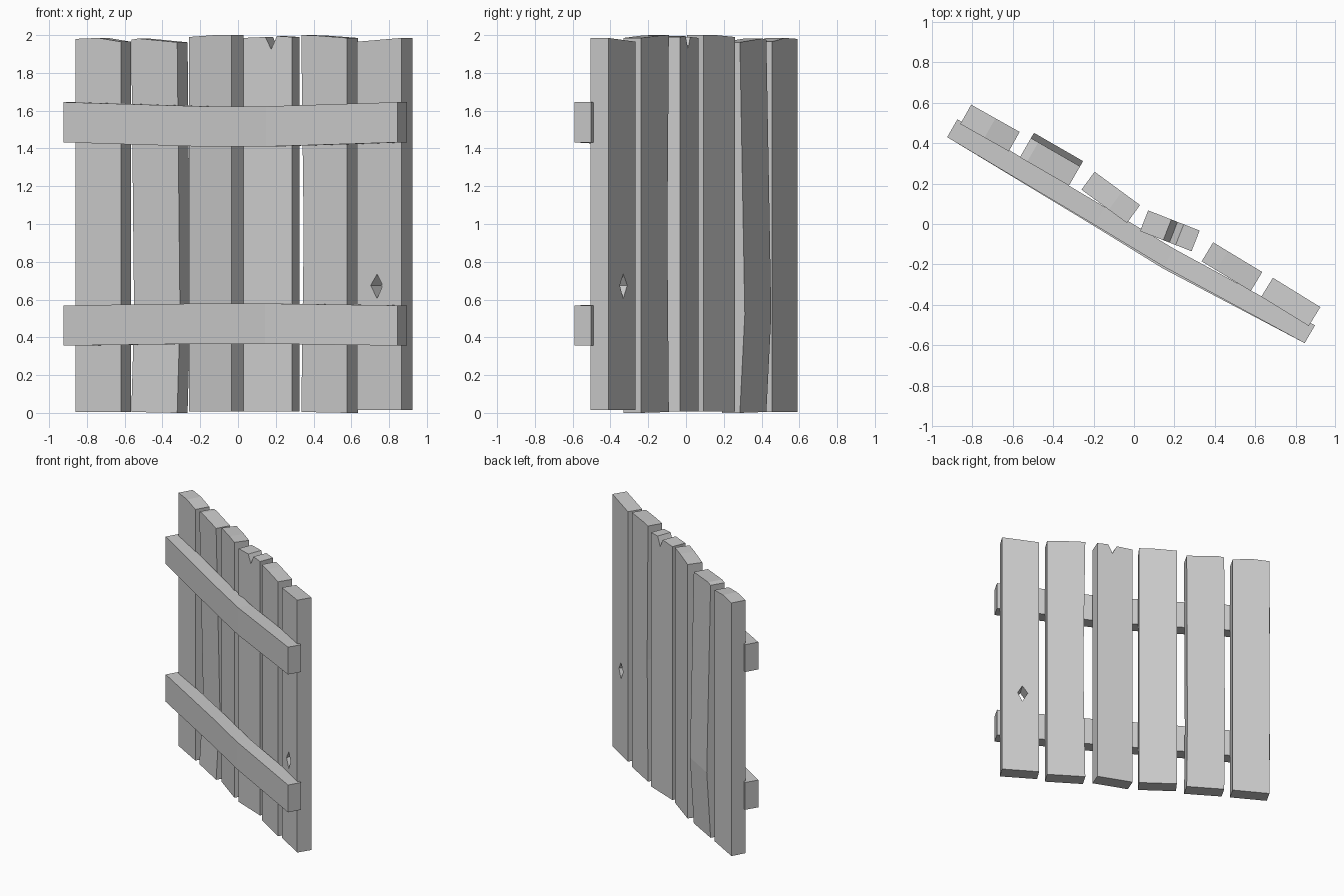
import bpy, bmesh
from mathutils import Vector

if "Cube" in bpy.data.objects:
    bpy.data.objects.remove(bpy.data.objects["Cube"])

# Plain wood colour
wood = bpy.data.materials.new("plain_grey_wood")
wood.use_nodes = True
wood.diffuse_color = (0.6, 0.6, 0.6, 1)
wood.node_tree.nodes["Principled BSDF"].inputs["Base Color"].default_value = (0.6, 0.6, 0.6, 1)


def board(name, start, end, depth, outline, hole=(), axis=2, bends=()):
    """Extrude an outline of (distance along board, height) backwards, then bend it.

    bends: (position on axis, lowest distance affected, highest, shift along, shift back)
    """
    bm = bmesh.new()
    for loop in (outline, hole):
        verts = [bm.verts.new((u, 0, z)) for u, z in loop]
        for i, v in enumerate(verts):
            bm.edges.new((v, verts[i - 1]))
    bmesh.ops.triangle_fill(bm, edges=bm.edges[:], use_beauty=True)
    grown = bmesh.ops.extrude_face_region(bm, geom=bm.faces[:], use_keep_orig=True)["geom"]
    for v in [g for g in grown if isinstance(g, bmesh.types.BMVert)]:
        v.co.y = depth
    for at, low, high, along, back in bends:
        point, normal = Vector(), Vector()
        point[axis], normal[axis] = at, 1
        bmesh.ops.bisect_plane(bm, geom=bm.verts[:] + bm.edges[:] + bm.faces[:],
                               plane_co=point, plane_no=normal, dist=0.0005)
    for at, low, high, along, back in bends:
        for v in bm.verts:
            if abs(v.co[axis] - at) < 0.001 and low <= v.co.x <= high:
                v.co += Vector((along, back, 0))
    bmesh.ops.recalc_face_normals(bm, faces=bm.faces[:])
    # Stand the board on the line from start to end
    d = (Vector(end) - Vector(start)).normalized()
    for v in bm.verts:
        u, n, z = v.co
        v.co = (start[0] + d.x * u - d.y * n, start[1] + d.y * u + d.x * n, z)
    mesh = bpy.data.meshes.new(name)
    bm.to_mesh(mesh)
    bm.free()
    mesh.materials.append(wood)
    obj = bpy.data.objects.new(name, mesh)
    bpy.context.collection.objects.link(obj)
    return obj


# Upright planks: start, end, bottom heights, top edge as (fraction, height), knot hole, bends
diamond = [(0.085, 0.675), (0.125, 0.735), (0.16, 0.675), (0.125, 0.605)]
planks = [
    ((-0.86, 0.495), (-0.62, 0.36), 0.005, 0.005,
     [(0, 1.98), (0.5, 1.985), (1, 1.965)], (), ()),
    ((-0.565, 0.33), (-0.322, 0.19), 0.005, 0.0,
     [(0, 1.975), (0.15, 1.982), (1, 1.962)], (), [(0.52, -1, 1, 0, 0.03)]),
    ((-0.26, 0.17), (-0.035, 0.005), 0.008, 0.008,
     [(0, 1.99), (0.6, 2.0), (1, 2.0)], (), ()),
    ((0.03, -0.035), (0.285, -0.135), 0.008, 0.008,
     [(0, 1.985), (0.45, 1.99), (0.57, 1.925), (0.69, 1.995), (1, 1.99)], (), ()),
    ((0.335, -0.185), (0.578, -0.332), 0.005, 0.0,
     [(0, 2.0), (0.3, 1.998), (1, 1.985)], (), [(0.95, -1, 0.01, 0.015, 0)]),
    ((0.63, -0.36), (0.865, -0.505), 0.015, 0.015,
     [(0, 1.965), (1, 1.985)], diamond, ()),
]
for i, (start, end, low_a, low_b, top, hole, bends) in enumerate(planks):
    w = (Vector(end) - Vector(start)).length
    outline = [(0, low_a), (w, low_b)] + [(f * w, z) for f, z in reversed(top)]
    board(f"plank_{i + 1}", start, end, 0.11, outline, hole, 2, bends)

# Cross rails, bowed out towards the front
for name, base, sag, bow in (("upper_rail", 1.432, -0.022, -0.02),
                             ("lower_rail", 0.356, 0.01, -0.03)):
    left, right = (-0.925, 0.43), (0.845, -0.59)
    length = (Vector(right) - Vector(left)).length
    heights = [(0, base), (0.85, base + sag), (1.25, base + sag), (length, base)]
    outline = heights + [(u, z + 0.213) for u, z in reversed(heights)]
    board(name, left, right, 0.102, outline, (), 0,
          [(0.85, -1, 3, 0, bow * 0.6), (1.25, -1, 3, 0, bow)])
